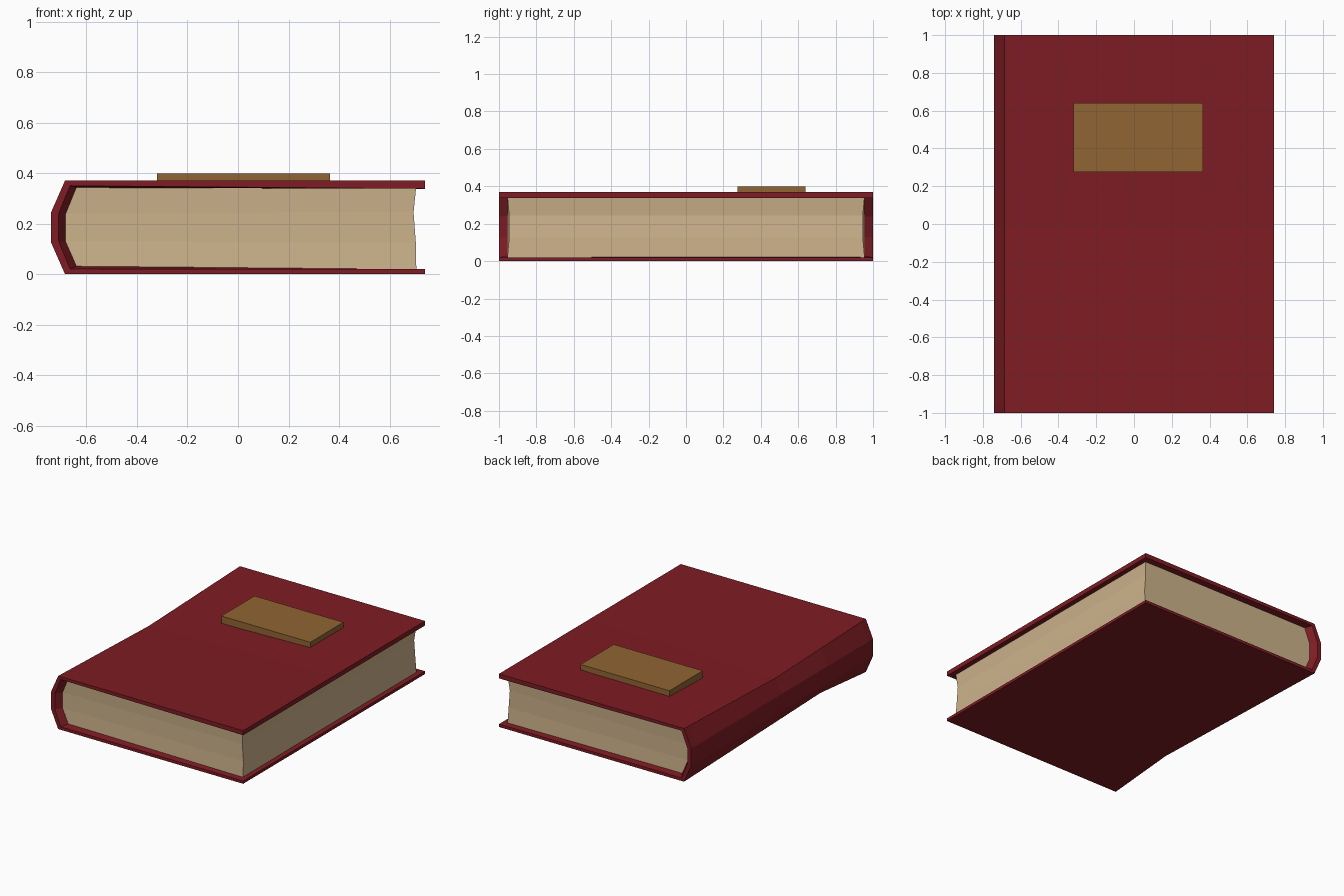
import bpy, bmesh

if "Cube" in bpy.data.objects:
    bpy.data.objects.remove(bpy.data.objects["Cube"])


def finish(name, bm, color):
    bmesh.ops.recalc_face_normals(bm, faces=bm.faces)
    mesh = bpy.data.meshes.new(name)
    bm.to_mesh(mesh)
    bm.free()
    mat = bpy.data.materials.new(name + "_colour")
    mat.diffuse_color = (*color, 1)
    mat.use_nodes = True
    mat.node_tree.nodes["Principled BSDF"].inputs["Base Color"].default_value = mat.diffuse_color
    mesh.materials.append(mat)
    obj = bpy.data.objects.new(name, mesh)
    bpy.context.collection.objects.link(obj)
    return obj


def worn(x, y, z):
    """Sag of the two hinge edges, where the old binding is bent inward."""
    if x < -0.6 and z > 0.3:
        z -= 0.033 * (1 - abs(y))
    elif x < -0.6 and z < 0.1:
        z += 0.045 * ((1 + y) / 0.5 if y < -0.5 else (1 - y) / 1.5)
    return x, y, z


def loft(name, sections, color):
    """Skin matching (y, profile) sections; caps pair point i with point n-1-i."""
    bm = bmesh.new()
    rings = [[bm.verts.new(worn(x, y, z)) for x, z in prof] for y, prof in sections]
    n = len(rings[0])
    for a, b in zip(rings, rings[1:]):
        for i in range(n):
            j = (i + 1) % n
            bm.faces.new((a[i], a[j], b[j], b[i]))
    for r in (rings[0], rings[-1]):
        for i in range(n // 2 - 1):
            bm.faces.new((r[i], r[i + 1], r[n - 2 - i], r[n - 1 - i]))
    return finish(name, bm, color)


# Cover: C-shaped binding whose inner wall thickens toward the pages
outer = [(0.74, 0), (-0.685, 0), (-0.74, 0.125), (-0.74, 0.245), (-0.685, 0.37), (0.74, 0.37)]
rim = [(0.74, 0.338), (-0.665, 0.35), (-0.71, 0.24), (-0.71, 0.13), (-0.665, 0.021), (0.74, 0.02)]
deep = [(0.74, 0.338), (-0.637, 0.344), (-0.68, 0.237), (-0.68, 0.13), (-0.637, 0.028), (0.74, 0.02)]
loft("cover",
     [(-1, outer + rim), (-0.95, outer + deep), (-0.5, outer + deep),
      (0, outer + deep), (0.95, outer + deep), (1, outer + rim)],
     (0.21, 0.012, 0.017))

# Page block: slightly hollow fore edge and ends
block = [(-0.65, 0.018), (-0.69, 0.13), (-0.69, 0.24), (-0.65, 0.35),
         (0.706, 0.35), (0.695, 0.245), (0.704, 0.125), (0.706, 0.018)]
pages = loft("pages", [(y, block) for y in (-0.955, -0.5, 0, 0.955)], (0.61, 0.45, 0.26))
for v in pages.data.vertices:
    if v.co.x > 0.69 and abs(v.co.y) > 0.9 and 0.1 < v.co.z < 0.3:
        v.co.y *= 0.99

# Title plate: plain raised rectangle on the front board
bm = bmesh.new()
bmesh.ops.create_cube(bm, size=1)
bmesh.ops.scale(bm, vec=(0.685, 0.365, 0.05), verts=bm.verts)
bmesh.ops.translate(bm, vec=(0.022, 0.457, 0.373), verts=bm.verts)
finish("title_plate", bm, (0.28, 0.13, 0.033))
